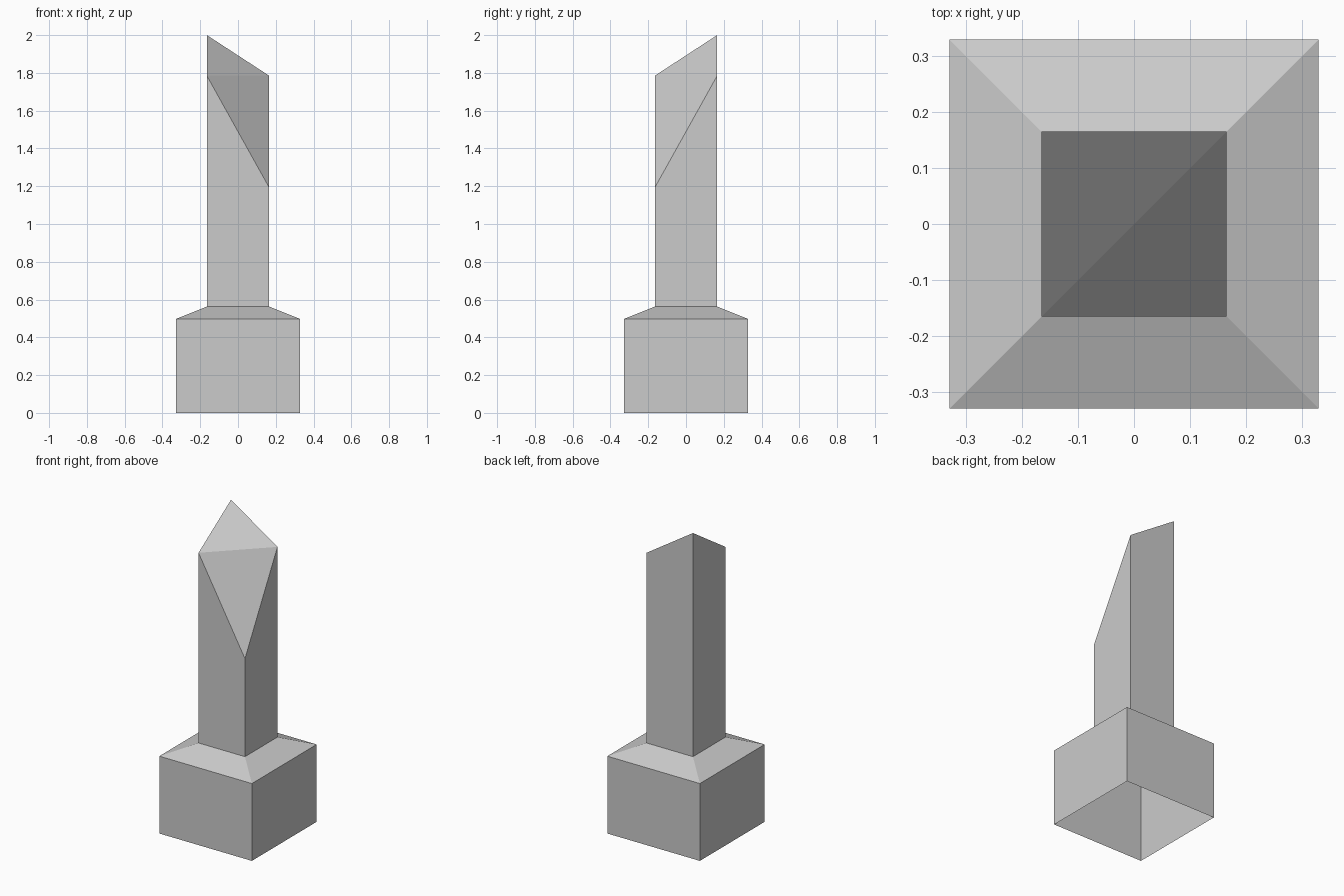
import bpy
import bmesh

cube = bpy.data.objects.get("Cube")
if cube:
    bpy.data.objects.remove(cube, do_unlink=True)

BASE_HALF, POST_HALF = 0.329, 0.165
SHOULDER_Z, NECK_Z = 0.497, 0.563
TIP_Z, SIDE_Z, FRONT_Z = 2.0, 1.785, 1.193

# Stone colour
stone = bpy.data.materials.new("plain_grey")
stone.use_nodes = True
grey = (0.6, 0.6, 0.6, 1)
stone.diffuse_color = grey
stone.node_tree.nodes["Principled BSDF"].inputs["Base Color"].default_value = grey


def ring(bm, half, heights):
    """Square ring: front-right, front-left, back-left, back-right by x, y sign."""
    corners = [(-1, -1), (1, -1), (1, 1), (-1, 1)]
    return [bm.verts.new((x * half, y * half, z)) for (x, y), z in zip(corners, heights)]


def skin(bm, low, high):
    for i in range(4):
        j = (i + 1) % 4
        bm.faces.new((low[i], low[j], high[j], high[i]))


def finish(bm, name):
    mesh = bpy.data.meshes.new(name)
    bm.to_mesh(mesh)
    bm.free()
    mesh.materials.append(stone)
    bpy.context.collection.objects.link(bpy.data.objects.new(name, mesh))


# Hollow plinth, open underneath, with sloped shoulders
bm = bmesh.new()
foot = ring(bm, BASE_HALF, [0] * 4)
shoulder = ring(bm, BASE_HALF, [SHOULDER_Z] * 4)
neck = ring(bm, POST_HALF, [NECK_Z] * 4)
skin(bm, foot, shoulder)
skin(bm, shoulder, neck)
finish(bm, "plinth")

# Square post with a slanted tip made of two triangular cuts
bm = bmesh.new()
bottom = ring(bm, POST_HALF, [NECK_Z] * 4)
top = ring(bm, POST_HALF, [SIDE_Z, FRONT_Z, SIDE_Z, TIP_Z])
skin(bm, bottom, top)
bm.faces.new((top[0], top[1], top[2]))
bm.faces.new((top[0], top[2], top[3]))
finish(bm, "post")
